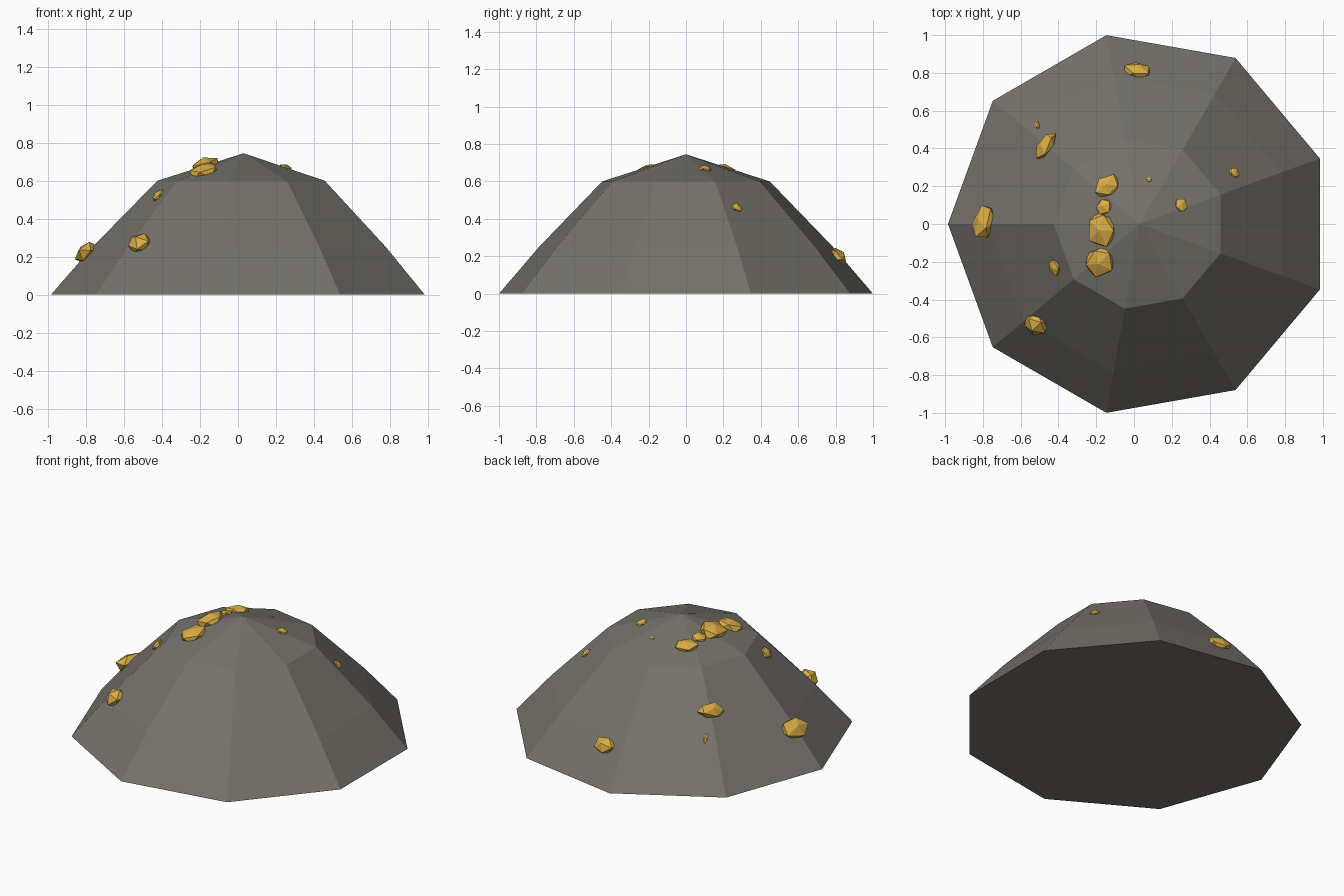
import bpy, bmesh, random
from math import sin, cos, radians
from mathutils import Vector, Matrix
from mathutils.bvhtree import BVHTree

random.seed(4)
cube = bpy.data.objects.get("Cube")
if cube:
    bpy.data.objects.remove(cube)


def material(name, rgb):
    m = bpy.data.materials.new(name)
    m.use_nodes = True
    m.diffuse_color = (*rgb, 1)
    bsdf = next(n for n in m.node_tree.nodes if n.type == 'BSDF_PRINCIPLED')
    bsdf.inputs["Base Color"].default_value = (*rgb, 1)
    return m


def finish(bm, name, mat):
    bmesh.ops.recalc_face_normals(bm, faces=bm.faces)
    mesh = bpy.data.meshes.new(name)
    bm.to_mesh(mesh)
    mesh.materials.append(mat)
    obj = bpy.data.objects.new(name, mesh)
    bpy.context.collection.objects.link(obj)
    return obj


stone = material("grey stone", (0.178, 0.168, 0.147))
gold = material("gold", (0.70, 0.41, 0.06))

# Stone mound: nine-sided rings closed by an apex and a flat base
SIDES, CENTRE_X = 9, 0.03
bm = bmesh.new()
rings = []
for radius, z in [(1.015, 0), (0.798, 0.25), (0.455, 0.6)]:
    angles = [radians(20 + 360 * i / SIDES) for i in range(SIDES)]
    rings.append([bm.verts.new((CENTRE_X + radius * cos(a), radius * sin(a), z)) for a in angles])
apex = bm.verts.new((CENTRE_X, 0, 0.745))
bm.faces.new(rings[0])
for i in range(SIDES):
    j = (i + 1) % SIDES
    for low, high in zip(rings, rings[1:]):
        bm.faces.new((low[i], low[j], high[j], high[i]))
    bm.faces.new((rings[-1][i], rings[-1][j], apex))
bmesh.ops.recalc_face_normals(bm, faces=bm.faces)
surface = BVHTree.FromBMesh(bm)
finish(bm, "stone_mound", stone)
bm.free()


# Gold nuggets: faceted lumps half sunk in the slope
def nugget(index, x, y, across, along, height, turn=0):
    point, normal, _, _ = surface.ray_cast(Vector((x, y, 2)), Vector((0, 0, -1)))
    side = Vector((0, 0, 1)).cross(normal).normalized()
    uphill = normal.cross(side)
    frame = Matrix((side, uphill, normal)).transposed().to_4x4()
    bm = bmesh.new()
    bmesh.ops.create_icosphere(bm, subdivisions=1, radius=1)
    for v in bm.verts:
        v.co *= random.uniform(0.88, 1.12)
    place = (Matrix.Translation(point) @ frame @ Matrix.Rotation(radians(turn), 4, 'Z')
             @ Matrix.Diagonal((across, along, height, 1)))
    bm.transform(place)
    finish(bm, f"gold_nugget_{index}", gold)
    bm.free()


# x, y, half width across the slope, half length up it, height, turn
NUGGETS = [
    (-0.79, 0.01, 0.10, 0.07, 0.055),
    (-0.52, -0.53, 0.07, 0.065, 0.05),
    (-0.42, -0.23, 0.05, 0.04, 0.025),
    (-0.18, -0.20, 0.08, 0.09, 0.045),
    (-0.17, -0.03, 0.10, 0.085, 0.05),
    (-0.16, 0.09, 0.05, 0.045, 0.025),
    (-0.14, 0.20, 0.075, 0.06, 0.035),
    (-0.47, 0.41, 0.09, 0.05, 0.04, -15),
    (-0.51, 0.525, 0.04, 0.012, 0.012, 80),
    (0.02, 0.81, 0.075, 0.06, 0.045),
    (0.53, 0.27, 0.035, 0.035, 0.02),
    (0.25, 0.10, 0.04, 0.035, 0.02),
    (0.08, 0.235, 0.014, 0.014, 0.008),
]
for number, spec in enumerate(NUGGETS, 1):
    nugget(number, *spec)
